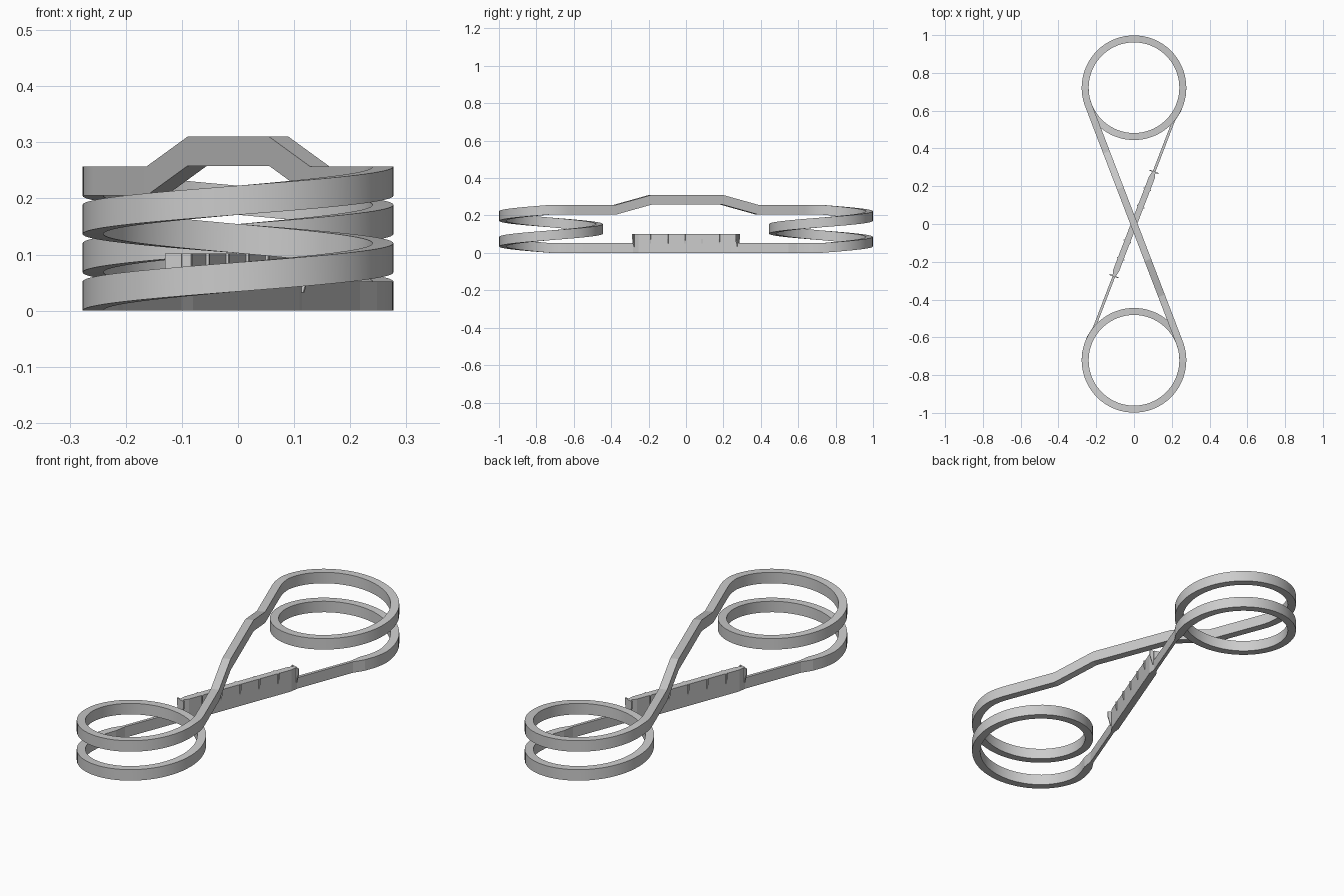
import bpy, bmesh, math
from mathutils import Vector, Matrix

if "Cube" in bpy.data.objects:
    bpy.data.objects.remove(bpy.data.objects["Cube"])

CY, R = 0.7215, 0.2585          # loop centre and centreline radius
W, H, THIN = 0.037, 0.052, 0.014
TOP = 0.205                     # underside height of the upper run
TILT = math.asin(R / CY)        # lean of the straights from the y axis


def make(name, bm):
    bmesh.ops.recalc_face_normals(bm, faces=bm.faces)
    me = bpy.data.meshes.new(name)
    bm.to_mesh(me)
    bm.free()
    ob = bpy.data.objects.new(name, me)
    bpy.context.collection.objects.link(ob)
    bpy.ops.object.select_all(action='DESELECT')
    ob.select_set(True)
    bpy.context.view_layer.objects.active = ob
    bpy.ops.object.shade_smooth_by_angle(angle=math.radians(10))
    return ob


def on_circle(a, z):
    return (R * math.cos(a), CY + R * math.sin(a), z, W)


# Half of the closed path: (x, y, underside z, width)
t = math.tan(TILT)
half = [(-y * t, y, z, W) for y, z in ((0.19, TOP + 0.053), (0.38, TOP))]
for i in range(6):                                   # level lead-in
    half.append(on_circle(math.pi + TILT * (1 - i / 6), TOP))
N = 108
for i in range(N + 1):                               # one and a half turns down
    half.append(on_circle(math.pi * (1 - 3 * i / N), TOP * (1 - i / N)))
for i in range(1, 7):                                # level lead-out
    half.append(on_circle(-TILT * i / 6, 0))
half += [(y * t, y, 0, w) for y, w in ((0.60, W), (0.55, THIN), (0.28, THIN))]
path = half + [(-x, -y, z, w) for x, y, z, w in reversed(half)]

# Rectangular band swept along the figure eight
bm = bmesh.new()
rings = []
n = len(path)
for i, (x, y, z, w) in enumerate(path):
    a, b, p = Vector(path[i - 1][:2]), Vector(path[(i + 1) % n][:2]), Vector((x, y))
    d = ((p - a).normalized() + (b - p).normalized()).normalized()
    s = Vector((-d.y, d.x)) * w / 2
    rings.append([bm.verts.new((x + k * s.x, y + k * s.y, z + h))
                  for k, h in ((-1, 0), (1, 0), (1, H), (-1, H))])
for i in range(n):
    r, q = rings[i], rings[(i + 1) % n]
    for j in range(4):
        bm.faces.new((r[j], r[(j + 1) % 4], q[(j + 1) % 4], q[j]))
make("figure_eight_band", bm)


def prism(name, pts, vec, matrix):
    bm = bmesh.new()
    f = bm.faces.new([bm.verts.new(p) for p in pts])
    ext = bmesh.ops.extrude_face_region(bm, geom=[f])
    bmesh.ops.translate(bm, vec=vec,
                        verts=[v for v in ext['geom'] if isinstance(v, bmesh.types.BMVert)])
    bmesh.ops.transform(bm, matrix=matrix, verts=bm.verts)
    return make(name, bm)


# Raised grip on the lower straight, narrowed at both ends
turn = Matrix.Rotation(-TILT, 4, 'Z')
L, e, c = 0.30, 0.007, 0.016
prism("grip_block",
      [(-e, -L, 0), (e, -L, 0), (c, -L + 0.035, 0), (c, L - 0.035, 0),
       (e, L, 0), (-e, L, 0), (-c, L - 0.035, 0), (-c, -L + 0.035, 0)],
      (0, 0, 0.102), turn)

# Tapered ribs across the grip
for i in range(-3, 4):
    hw = 0.025 if abs(i) == 3 else 0.021
    prism("grip_rib_%d" % (i + 4),
          [(-hw, -0.003, 0.102), (hw, -0.003, 0.102), (hw, -0.003, 0.075),
           (0.012, -0.003, 0.032), (-0.012, -0.003, 0.032), (-hw, -0.003, 0.075)],
          (0, 0.006, 0), turn @ Matrix.Translation((0, i * 0.0985, 0)))
